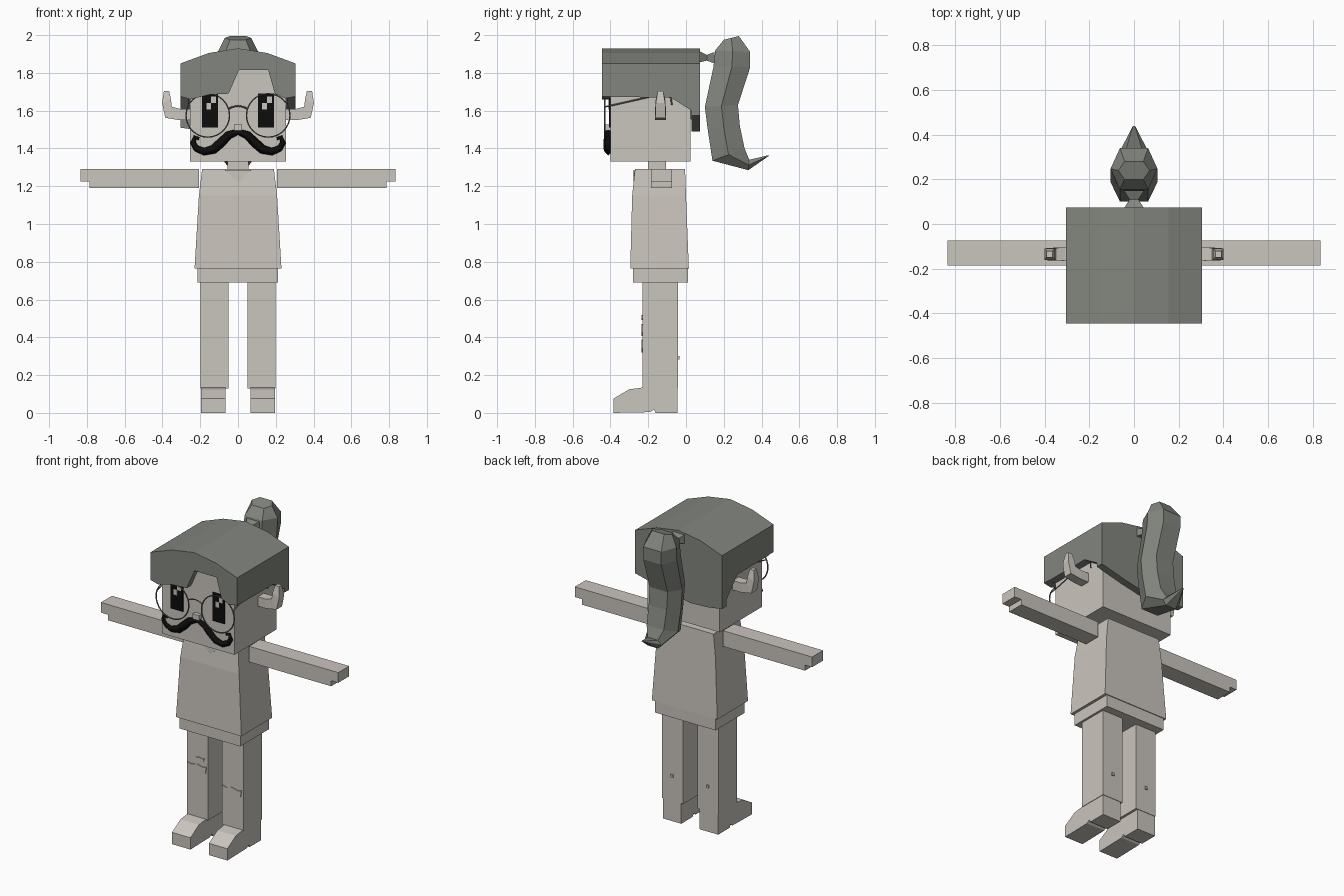
import bpy, bmesh, math
from mathutils import Vector

cube = bpy.data.objects.get("Cube")
if cube:
    bpy.data.objects.remove(cube, do_unlink=True)


def material(name, rgb):
    m = bpy.data.materials.new(name)
    m.use_nodes = True
    m.diffuse_color = (*rgb, 1)
    m.node_tree.nodes["Principled BSDF"].inputs["Base Color"].default_value = (*rgb, 1)
    return m


PALE = material("pale_stone", (0.59, 0.555, 0.51))
HAIR = material("grey_green_hair", (0.225, 0.24, 0.21))
BLACK = material("black", (0.004, 0.004, 0.004))
WIRE = material("wire_grey", (0.15, 0.15, 0.14))


def loft(name, rings, mat):
    """Skin a list of rings with equal point counts and cap both ends."""
    bm = bmesh.new()
    loops = [[bm.verts.new(p) for p in ring] for ring in rings]
    n = len(loops[0])
    for a, b in zip(loops, loops[1:]):
        for i in range(n):
            j = (i + 1) % n
            bm.faces.new((a[i], a[j], b[j], b[i]))
    bm.faces.new(loops[0][::-1])
    bm.faces.new(loops[-1])
    bmesh.ops.recalc_face_normals(bm, faces=bm.faces)
    me = bpy.data.meshes.new(name)
    bm.to_mesh(me)
    bm.free()
    me.materials.append(mat)
    ob = bpy.data.objects.new(name, me)
    bpy.context.collection.objects.link(ob)
    return ob


def prism_y(name, pts, y0, y1, mat):
    return loft(name, [[(x, y, z) for x, z in pts] for y in (y0, y1)], mat)


def prism_x(name, pts, x0, x1, mat):
    return loft(name, [[(x, y, z) for y, z in pts] for x in (x0, x1)], mat)


def rect(x0, x1, y0, y1, z):
    return [(x0, y0, z), (x1, y0, z), (x1, y1, z), (x0, y1, z)]


def box(name, x, y, z, mat):
    return loft(name, [rect(*x, *y, z[0]), rect(*x, *y, z[1])], mat)


def tube(name, pts, radius, mat, radii=None, cyclic=False, sides=0):
    """Bevelled polyline turned into a mesh."""
    cu = bpy.data.curves.new(name, "CURVE")
    cu.dimensions = "3D"
    cu.bevel_depth = radius
    cu.bevel_resolution = sides
    cu.use_fill_caps = True
    sp = cu.splines.new("POLY")
    sp.points.add(len(pts) - 1)
    for i, p in enumerate(pts):
        sp.points[i].co = (*p, 1)
        sp.points[i].radius = radii[i] if radii else 1
    sp.use_cyclic_u = cyclic
    tmp = bpy.data.objects.new(name + "_path", cu)
    bpy.context.collection.objects.link(tmp)
    dg = bpy.context.evaluated_depsgraph_get()
    me = bpy.data.meshes.new_from_object(tmp.evaluated_get(dg))
    bpy.data.objects.remove(tmp, do_unlink=True)
    me.materials.clear()
    me.materials.append(mat)
    ob = bpy.data.objects.new(name, me)
    bpy.context.collection.objects.link(ob)
    return ob


# Head, neck and nose
box("head", (-.255, .255), (-.40, .025), (1.33, 1.84), PALE)
box("neck", (-.055, .055), (-.2, -.105), (1.27, 1.34), PALE)
box("nose", (-.022, .022), (-.425, -.39), (1.495, 1.527), PALE)

# Torso, neckline and shorts
loft("tunic", [rect(-.23, .23, -.295, .015, .765),
               rect(-.207, .207, -.285, 0, 1.15),
               rect(-.19, .19, -.27, -.005, 1.29)], PALE)
prism_y("neckline", [(-.07, 1.285), (0, 1.22), (.07, 1.285)], -.279, -.272, PALE)
box("shorts", (-.215, .212), (-.28, .01), (.69, .77), PALE)

# Hair shell: crown, fringe, back and sides
arch = [(.305, 1.85), (.155, 1.905), (0, 1.93), (-.155, 1.905), (-.305, 1.85)]
fringe = [(-.305, 1.675), (-.25, 1.66), (-.15, 1.685), (-.05, 1.69), (.005, 1.815),
          (.16, 1.815), (.195, 1.69), (.25, 1.665), (.305, 1.675)]
nape = [(-.305, 1.51), (-.2, 1.495), (-.08, 1.49), (.12, 1.53), (.305, 1.575)]
prism_y("hair_crown", [(-.305, 1.82), (.305, 1.82)] + arch, -.40, .03, HAIR)
prism_y("hair_fringe", fringe + arch, -.445, -.40, HAIR)
prism_y("hair_back", nape + arch, .03, .075, HAIR)
for s, low, tag in ((1, 1.6, "left"), (-1, 1.55, "right")):
    side = [(-.40, 1.82), (-.40, 1.672), (-.08, 1.67), (.03, low), (.03, 1.82)]
    prism_x("hair_side_" + tag, side, s * .257, s * .305, HAIR)

# Hair tie: pinched bar behind the crown
tie = []
for y, z, w, h in ((.07, 1.885, .045, .03), (.11, 1.88, .02, .015), (.15, 1.88, .045, .03)):
    tie.append([(-w, y, z - h), (w, y, z - h), (w, y, z + h), (-w, y, z + h)])
loft("hair_tie", tie, HAIR)

# Ponytail: six-sided rings given by front point, back point, half width
tail = [((.20, 1.975), (.28, 1.995), .07), ((.155, 1.92), (.34, 1.91), .105),
        ((.145, 1.83), (.34, 1.83), .105), ((.10, 1.62), (.275, 1.63), .105),
        ((.115, 1.5), (.285, 1.52), .105), ((.14, 1.335), (.31, 1.40), .10),
        ((.33, 1.285), (.335, 1.34), .06), ((.435, 1.358), (.44, 1.365), .006)]
rings = []
for f, b, w in tail:
    m = ((f[0] + b[0]) / 2, (f[1] + b[1]) / 2)
    rings.append([(-w * .6, *f), (w * .6, *f), (w, *m), (w * .6, *b), (-w * .6, *b), (-w, *m)])
loft("ponytail", rings, HAIR)

# Moustache: tapered strand swept from curl to curl
half = [(.05, 1.47), (.09, 1.43), (.13, 1.395), (.18, 1.383), (.22, 1.4),
        (.238, 1.43), (.228, 1.458), (.205, 1.452)]
thick = [1.1, 1.25, 1.2, 1.0, .85, .75, .6, .4]
strand = [(-x, -.412, z) for x, z in half[::-1]] + [(0, -.412, 1.488)]
strand += [(x, -.412, z) for x, z in half]
tube("moustache", strand, .02, BLACK, thick[::-1] + [.8] + thick)

# Bridge of the glasses
tube("glasses_bridge", [(x, -.43, 1.625 - 6 * x * x) for x in (-.05, -.025, 0, .025, .05)],
     .004, WIRE)

for s, tag in ((1, "left"), (-1, "right")):
    def span(a, b):
        return tuple(sorted((s * a, s * b)))

    # Eyes with stepped highlights
    box("eye_" + tag, span(.105, .19), (-.407, -.4), (1.51, 1.69), BLACK)
    g = s * .1475
    box("eye_glint_top_" + tag, (g + .005, g + .032), (-.41, -.406), (1.64, 1.675), PALE)
    box("eye_glint_low_" + tag, (g - .02, g + .005), (-.41, -.406), (1.605, 1.64), PALE)

    # Glasses rim and temple arm
    rim = [(s * .16 + .115 * math.cos(t * math.tau / 32), -.43,
            1.575 + .115 * math.sin(t * math.tau / 32)) for t in range(32)]
    tube("glasses_rim_" + tag, rim, .004, WIRE, cyclic=True, sides=1)
    tube("glasses_arm_" + tag, [(s * .262, -.43, 1.62), (s * .262, -.14, 1.685),
                                (s * .262, -.08, 1.67), (s * .262, -.075, 1.63)], .004, WIRE)

    # Ear: upturned horn-like bend
    path = [((.25, 1.55), (.25, 1.61), .03), ((.31, 1.55), (.31, 1.61), .03),
            ((.385, 1.562), (.35, 1.62), .028), ((.402, 1.64), (.355, 1.66), .025),
            ((.392, 1.705), (.365, 1.705), .014)]
    loft("ear_" + tag, [[(s * a[0], -.135 - d, a[1]), (s * a[0], -.135 + d, a[1]),
                         (s * b[0], -.135 + d, b[1]), (s * b[0], -.135 - d, b[1])]
                        for a, b, d in path], PALE)

    # Arm with a thinner fingertip step
    prism_y("arm_" + tag, [(s * .207, 1.19), (s * .785, 1.19), (s * .785, 1.225),
                           (s * .835, 1.225), (s * .835, 1.29), (s * .207, 1.29)],
            -.185, -.075, PALE)

    # Leg, rear rivet and shoe
    box("leg_" + tag, span(.05, .198), (-.23, -.042), (.13, .70), PALE)
    box("leg_rivet_" + tag, span(.117, .133), (-.043, -.034), (.282, .3), PALE)
    shoe = [(-.385, 0), (-.385, .075), (-.30, .125), (-.23, .134), (-.045, .134),
            (-.045, 0), (-.16, 0), (-.17, .018), (-.19, .004)]
    prism_x("shoe_" + tag, shoe, s * .065, s * .195, PALE)


# Knee tears as thin plates
def tear(name, x, z, w, h):
    pts = [(-1, .8), (-.6, .6), (0, .9), (.6, .6), (1, .8), (.9, -.4), (.4, -1), (-.5, -1), (-.85, -.4)]
    prism_y(name, [(x + w * u, z + h * v) for u, v in pts], -.235, -.229, PALE)


tear("knee_tear_right", -.125, .44, .066, .034)
tear("knee_tear_small", -.105, .505, .03, .014)
tear("knee_tear_left", .122, .355, .066, .036)
